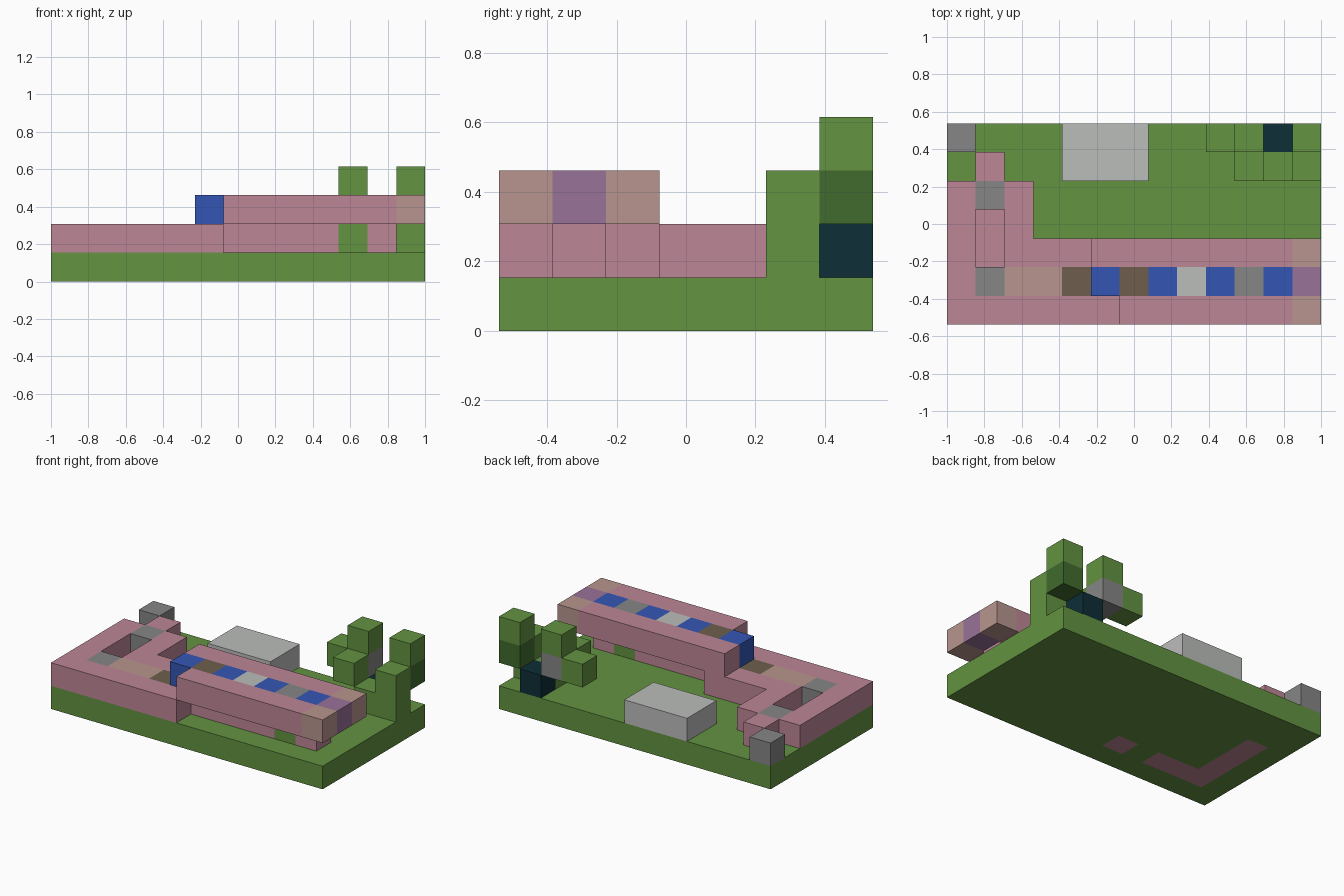
import bpy
import bmesh
from mathutils import Matrix, Vector

if "Cube" in bpy.data.objects:
    bpy.data.objects.remove(bpy.data.objects["Cube"], do_unlink=True)

COLS, ROWS = 13, 7
U = 2 / COLS  # edge of one block


def make_material(name, code):
    def linear(v):
        v /= 255
        return v / 12.92 if v <= 0.04045 else ((v + 0.055) / 1.055) ** 2.4
    color = [linear(v) for v in bytes.fromhex(code)] + [1.0]
    mat = bpy.data.materials.new(name)
    mat.use_nodes = True
    mat.diffuse_color = color
    mat.node_tree.nodes["Principled BSDF"].inputs["Base Color"].default_value = color
    return mat


PALETTE = dict(green="639341", pink="BD8696", tan="B8958E", purple="997399",
               blue="3456B4", brown="6E5F4E", grey="868686", light_grey="BBBDBB",
               teal="0D2E36", dark_green="416B2E")
MATS = {name: make_material(name, code) for name, code in PALETTE.items()}


def part(name, color, *boxes):
    """One object made of boxes given in block units: (x0, x1, y0, y1, z0, z1)."""
    bm = bmesh.new()
    for x0, x1, y0, y1, z0, z1 in boxes:
        size = Vector((x1 - x0, y1 - y0, z1 - z0)) * U
        mid = Vector(((x0 + x1 - COLS) / 2, (y0 + y1 - ROWS) / 2, (z0 + z1) / 2)) * U
        bmesh.ops.create_cube(bm, size=1, matrix=Matrix.LocRotScale(mid, None, size))
    mesh = bpy.data.meshes.new(name)
    bm.to_mesh(mesh)
    bm.free()
    mesh.materials.append(MATS[color])
    obj = bpy.data.objects.new(name, mesh)
    bpy.context.collection.objects.link(obj)
    return obj


def block(name, color, x, y, z):
    return part(name, color, (x, x + 1, y, y + 1, z, z + 1))


# Ground slab with inlaid floor
part("ground", "green",
     (0, 13, 0, 1, 0, 1), (0, 13, 5, 7, 0, 1),
     (0, 1, 1, 5, 0, 1), (2, 13, 2, 5, 0, 1),
     (4, 5, 1, 2, 0, 1), (6, 13, 1, 2, 0, 1))
part("ground_inlay", "pink",
     (1, 4, 1, 2, 0, 1), (1, 2, 2, 5, 0, 1), (5, 6, 1, 2, 0, 1))

# Lower storey: walls around a small open court
part("lower_walls", "pink",
     (0, 6, 0, 1, 1, 2), (0, 1, 1, 5, 1, 2),
     (2, 6, 2, 3, 1, 2), (2, 3, 3, 5, 1, 2),
     (1, 2, 5, 6, 1, 2), (5, 10, 1, 2, 1, 2), (11, 12, 1, 2, 1, 2))
block("lower_wall_opening", "green", 10, 1, 1)
for i, color in enumerate(["grey", "tan", "tan", "brown"]):
    block(f"lower_roof_strip_{i + 1}", color, 1 + i, 1, 1)
block("court_step", "grey", 1, 4, 1)

# Overhanging upper storey
part("upper_walls", "pink", (6, 12, 0, 1, 2, 3), (5, 12, 2, 3, 2, 3))
part("upper_end_wall", "tan", (12, 13, 0, 1, 2, 3), (12, 13, 2, 3, 2, 3))
strip = ["blue", "brown", "blue", "light_grey", "blue", "grey", "blue", "purple"]
for i, color in enumerate(strip):
    block(f"upper_roof_strip_{i + 1}", color, 5 + i, 1, 2)

# Yard boxes
part("yard_shed", "light_grey", (4, 7, 5, 7, 1, 2))
block("yard_post", "grey", 0, 6, 1)

# Corner tree
part("corner_tree_trunk", "green", (12, 13, 5, 6, 1, 3))
block("corner_tree_branch", "dark_green", 12, 6, 2)
block("corner_tree_crown", "green", 12, 6, 3)

# Leafy tree beside it
block("leafy_tree_root", "teal", 11, 6, 1)
block("leafy_tree_bush", "green", 11, 5, 1)
block("leafy_tree_trunk", "grey", 10, 6, 2)
part("leafy_tree_leaves", "green",
     (10, 11, 6, 7, 3, 4), (9, 10, 6, 7, 2, 3), (10, 11, 5, 6, 2, 3))
